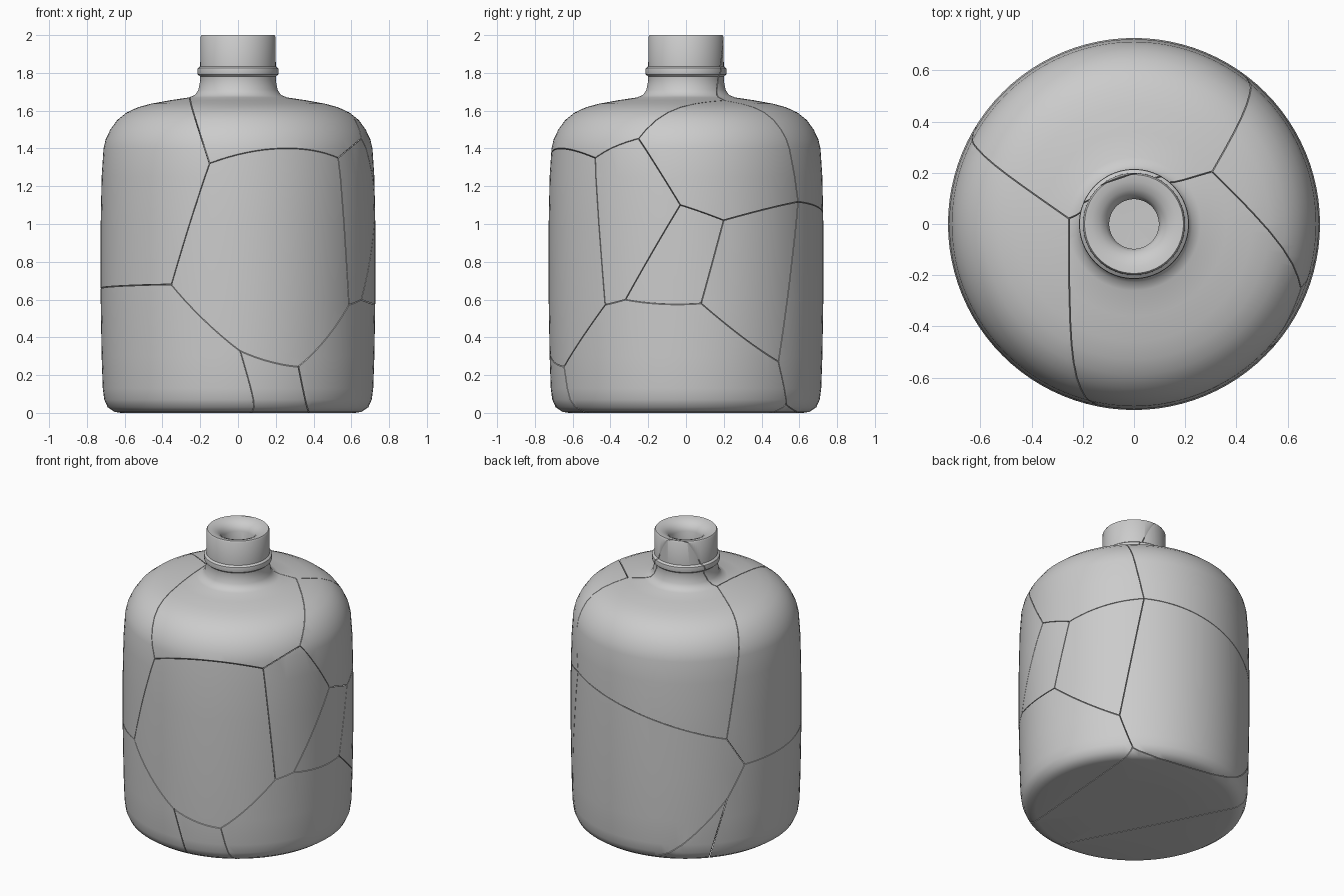
import bpy, bmesh, math
from mathutils import Vector

if "Cube" in bpy.data.objects:
    bpy.data.objects.remove(bpy.data.objects["Cube"])

# Half profile of the hollow bottle (radius, height): outside upwards, lip, inside downwards
PROFILE = [
    (0, 0), (.3, 0), (.62, 0), (.655, .006), (.69, .03), (.708, .07), (.716, .13), (.722, .3),
    (.727, .6), (.727, 1.0), (.722, 1.25), (.712, 1.4), (.70, 1.45), (.676, 1.50), (.64, 1.55),
    (.59, 1.59), (.53, 1.618), (.46, 1.637), (.36, 1.655), (.26, 1.67), (.228, 1.683),
    (.21, 1.71), (.20, 1.76), (.202, 1.782), (.213, 1.792), (.215, 1.81), (.213, 1.825),
    (.20, 1.835), (.199, 1.99), (.193, 2.0), (.165, 1.997), (.135, 1.985), (.11, 1.965),
    (.097, 1.935), (.097, 1.66), (.15, 1.59), (.45, 1.555), (.58, 1.49), (.632, 1.39),
    (.645, 1.2), (.645, .2), (.62, .1), (.55, .08), (0, .08)]
SEGMENTS = 96
CENTRE = Vector((0, 0, .9))
GAP = .002

# Points where cracks meet on the surface
P = {k: Vector(v) for k, v in {
    'A': (-.15, -.70, 1.32), 'B': (-.35, -.63, .68), 'C': (.01, -.72, .33), 'D': (.32, -.65, .24),
    'E': (.59, -.43, .57), 'F': (.53, -.48, 1.35), 'G': (.65, -.25, 1.45), 'H': (.72, -.03, 1.10),
    'I': (.65, -.32, .60), 'J': (.72, .08, .58), 'K': (.70, .20, 1.02), 'L': (.53, .49, .27),
    'M': (.42, .60, 1.12), 'N': (-.60, .41, .85), 'O': (-.66, .30, .65), 'Q': (-.60, .40, .44),
    'S': (-.25, .02, 1.66), 'U': (.30, .20, 1.64), 'V': (.46, .54, .03)}.items()}

# Shards as loops of crack points
SHARDS = {
    'front_shard': 'ABCDEF', 'left_shard': 'ABONS', 'lower_left_shard': 'BOQC',
    'base_shard': 'CQVD', 'lower_right_shard': 'DEIJLV', 'right_front_shard': 'EFGHI',
    'neck_front_shard': 'AFGUS', 'right_shard': 'HIJK', 'right_back_shard': 'JKML',
    'upper_right_shard': 'GHKMU', 'back_shard': 'MLVQON', 'neck_back_shard': 'MNSU'}

# Crack planes pass through the centre unless a third point is given here
THIRD = {'BO': (0, 0, .66), 'CQ': (-.50, .47, 0), 'QV': (-.19, .66, .01),
         'DV': (.37, -.60, 0), 'SU': (-.06, .165, 1.95)}


def lathe():
    bm = bmesh.new()
    verts = [bm.verts.new((r, 0, z)) for r, z in PROFILE]
    edges = [bm.edges.new(p) for p in zip(verts, verts[1:])]
    bmesh.ops.spin(bm, geom=verts + edges, cent=(0, 0, 0), axis=(0, 0, 1),
                   angle=math.tau, steps=SEGMENTS, use_duplicate=False)
    bmesh.ops.remove_doubles(bm, verts=bm.verts[:], dist=1e-4)
    bmesh.ops.recalc_face_normals(bm, faces=bm.faces[:])
    return bm


def cut(bm, a, b, seed):
    """Keep the side of the crack plane that holds the seed, and close the wall."""
    a, b = sorted((a, b))
    third = Vector(THIRD.get(a + b, CENTRE))
    no = (P[b] - P[a]).cross(third - P[a]).normalized()
    if no.dot(seed - P[a]) > 0:
        no = -no
    bmesh.ops.bisect_plane(bm, geom=bm.verts[:] + bm.edges[:] + bm.faces[:], dist=1e-5,
                           plane_co=P[a] - no * GAP, plane_no=no, clear_outer=True)
    rim = [e for e in bm.edges if e.is_boundary]
    if rim:
        bmesh.ops.triangle_fill(bm, use_beauty=True, use_dissolve=False, edges=rim, normal=no)


bottle = lathe()
for name, loop in SHARDS.items():
    bm = bottle.copy()
    seed = sum((P[k] for k in loop), Vector()) / len(loop)
    for a, b in zip(loop, loop[1:] + loop[0]):
        cut(bm, a, b, seed)
    bmesh.ops.recalc_face_normals(bm, faces=bm.faces[:])
    mesh = bpy.data.meshes.new(name)
    bm.to_mesh(mesh)
    bm.free()
    obj = bpy.data.objects.new(name, mesh)
    bpy.context.collection.objects.link(obj)
    obj.select_set(True)
    bpy.context.view_layer.objects.active = obj
bottle.free()
bpy.ops.object.shade_smooth_by_angle(angle=math.radians(40))
